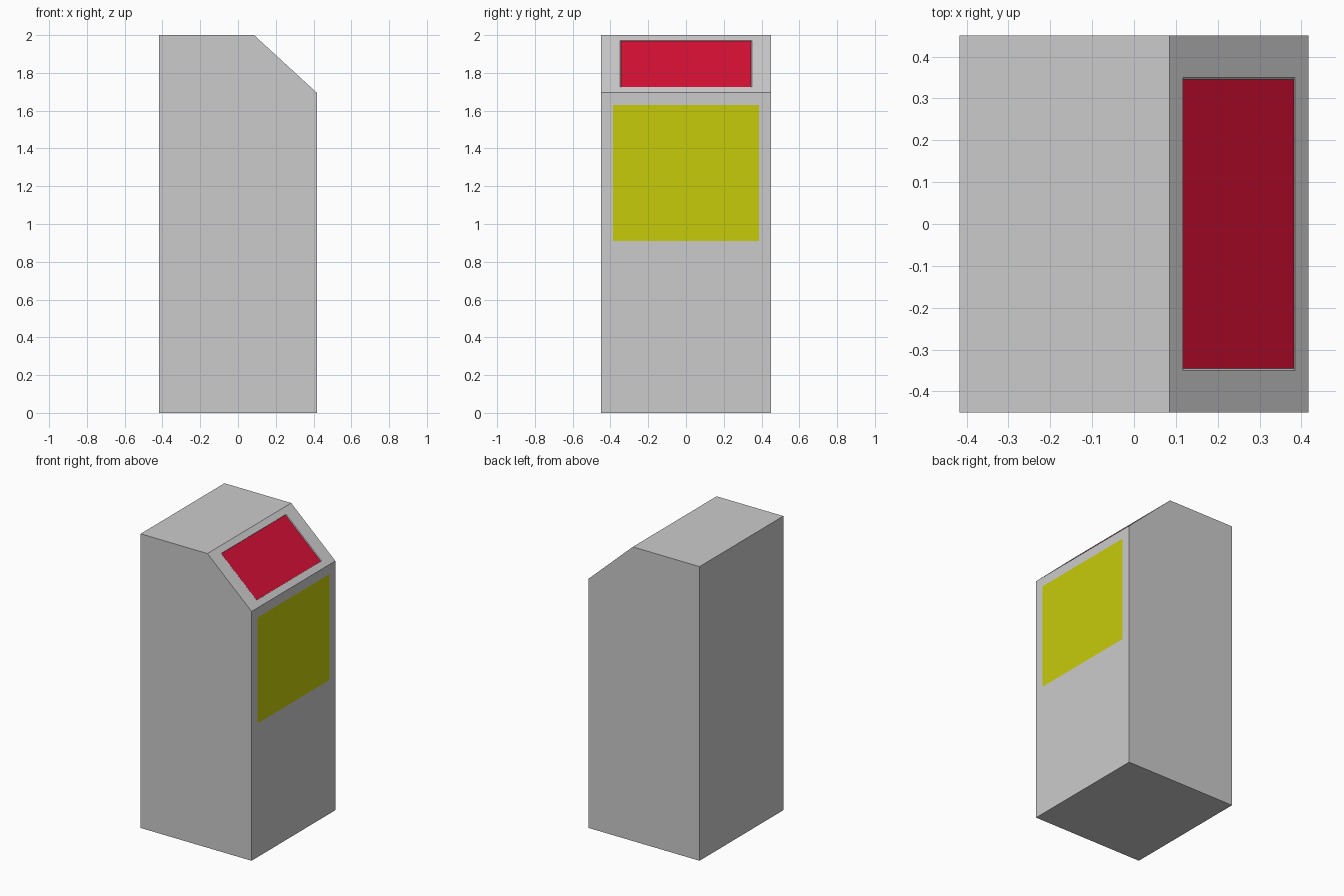
import bpy, bmesh
from mathutils import Vector

if "Cube" in bpy.data.objects:
    bpy.data.objects.remove(bpy.data.objects["Cube"])

W, D, H = 0.417, 0.45, 2.0
TOP, LIP = Vector((0.085, 0, H)), Vector((W, 0, 1.695))
SLOPE_N = Vector((TOP.z - LIP.z, 0, LIP.x - TOP.x)).normalized()


def on_slope(x, y, lift=0.0):
    t = (x - TOP.x) / (LIP.x - TOP.x)
    return TOP.lerp(LIP, t) + Vector((0, y, 0)) + SLOPE_N * lift


def inset_to(bm, face, place):
    """Inset a face, then place each new corner by its side of the centre."""
    c = face.calc_center_median()
    bmesh.ops.inset_region(bm, faces=[face], thickness=0.02)
    for v in face.verts:
        v.co = place(v.co.x > c.x, 1 if v.co.y > 0 else -1)


def panel(name, corners, color):
    me = bpy.data.meshes.new(name)
    me.from_pydata(corners, [], [(0, 1, 2, 3)])
    ob = bpy.data.objects.new(name, me)
    bpy.context.collection.objects.link(ob)
    mat = bpy.data.materials.new(name + "_color")
    mat.diffuse_color = color
    mat.use_nodes = True
    mat.node_tree.nodes["Principled BSDF"].inputs["Base Color"].default_value = mat.diffuse_color
    me.materials.append(mat)


# Cabinet: side profile extruded along y
bm = bmesh.new()
profile = [(-W, 0), (W, 0), (W, LIP.z), (TOP.x, H), (-W, H)]
side = bm.faces.new([bm.verts.new((x, -D, z)) for x, z in profile])
ext = bmesh.ops.extrude_face_region(bm, geom=[side])
bmesh.ops.translate(bm, vec=(0, 2 * D, 0),
                    verts=[g for g in ext["geom"] if isinstance(g, bmesh.types.BMVert)])
bmesh.ops.recalc_face_normals(bm, faces=bm.faces)

# Shallow recess in the sloped face for the screen
slope = max(bm.faces, key=lambda f: f.normal.dot(SLOPE_N))
X0, X1 = 0.117, 0.385
inset_to(bm, slope, lambda low, s: on_slope(X1 if low else X0, 0.35 * s))
inset_to(bm, slope, lambda low, s: on_slope(X1 - 0.001 if low else X0 + 0.001, 0.345 * s, -0.004))

me = bpy.data.meshes.new("cabinet")
bm.to_mesh(me)
bm.free()
bpy.context.collection.objects.link(bpy.data.objects.new("cabinet", me))

# Red screen, just above the recess floor
panel("sloped_screen",
      [on_slope(x, y, -0.003) for x, y in ((X0, -0.345), (X1, -0.345), (X1, 0.345), (X0, 0.345))],
      (0.66, 0.005, 0.035, 1))

# Yellow panel on the upright face
panel("upright_panel",
      [(W + 0.001, y, z) for y, z in ((-0.387, 0.91), (0.387, 0.91), (0.387, 1.63), (-0.387, 1.63))],
      (0.57, 0.6, 0.003, 1))
